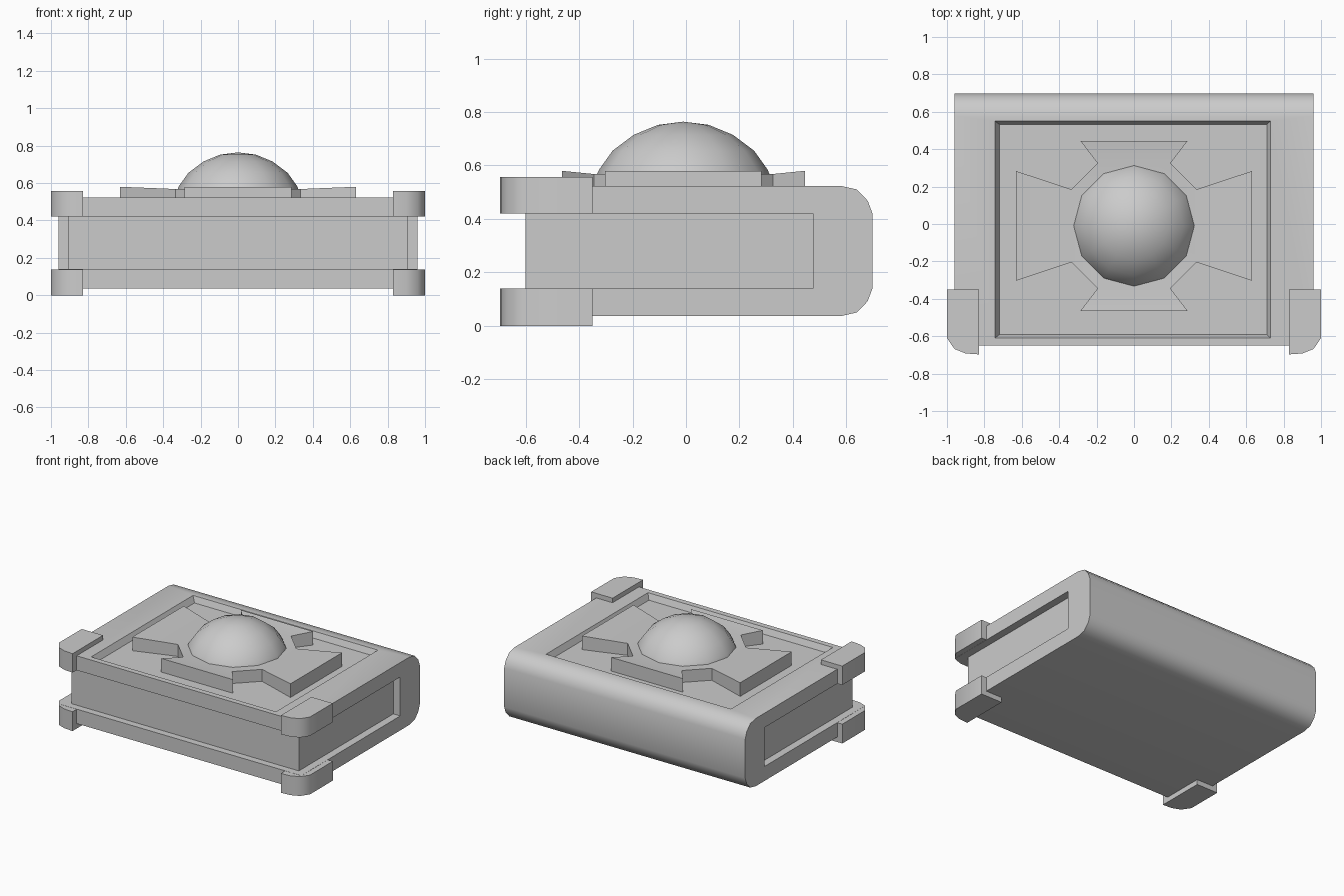
import bpy, bmesh, math

if "Cube" in bpy.data.objects:
    bpy.data.objects.remove(bpy.data.objects["Cube"])


def finish(name, bm, angle=40):
    bmesh.ops.recalc_face_normals(bm, faces=bm.faces[:])
    mesh = bpy.data.meshes.new(name)
    bm.to_mesh(mesh)
    bm.free()
    mesh.shade_smooth()
    mesh.set_sharp_from_angle(angle=math.radians(angle))
    obj = bpy.data.objects.new(name, mesh)
    bpy.context.collection.objects.link(obj)
    return obj


def prism(bottom, top):
    """Closed solid between two matching outlines."""
    bm = bmesh.new()
    a = [bm.verts.new(p) for p in bottom]
    b = [bm.verts.new(p) for p in top]
    bm.faces.new(a)
    bm.faces.new(b)
    n = len(a)
    for i in range(n):
        j = (i + 1) % n
        bm.faces.new((a[i], a[j], b[j], b[i]))
    return bm


# Cover: C-shaped profile (y, z) with a rounded spine, drawn along x
half = [(-0.65, 0.14), (-0.65, 0.036), (0.578, 0.036), (0.64, 0.05), (0.68, 0.092), (0.698, 0.14)]
upper = [(y, 0.56 - z) for y, z in reversed(half)]
profile = half + upper + [(0.475, 0.42), (0.475, 0.14)]
bm = prism([(-0.96, y, z) for y, z in profile], [(0.96, y, z) for y, z in profile])

# Sunken front panel with sloped rim
bmesh.ops.recalc_face_normals(bm, faces=bm.faces[:])
panel = max((f for f in bm.faces if f.normal.z > 0.99), key=lambda f: f.calc_center_median().z)
for x0, x1, y0, y1, z in ((-0.743, 0.73, -0.61, 0.55, 0.524), (-0.72, 0.71, -0.592, 0.533, 0.482)):
    bmesh.ops.inset_individual(bm, faces=[panel], thickness=0.01)
    mid = panel.calc_center_median()
    for v in panel.verts:
        v.co = (x1 if v.co.x > mid.x else x0, y1 if v.co.y > mid.y else y0, z)
finish("cover", bm)

# Page block
rect = [(-0.905, -0.60), (0.905, -0.60), (0.905, 0.48), (-0.905, 0.48)]
finish("pages", prism([(x, y, 0.138) for x, y in rect], [(x, y, 0.422) for x, y in rect]))

# Corner guards with rounded outer corners
guard = [(0.83, -0.35), (0.83, -0.697), (0.90, -0.692), (0.96, -0.668), (1.0, -0.61), (1.0, -0.35)]
for side, s in (("left", -1), ("right", 1)):
    for level, z0, z1 in (("lower", 0.0, 0.139), ("upper", 0.421, 0.557)):
        finish(f"corner_guard_{level}_{side}",
               prism([(s * x, y, z0) for x, y in guard], [(s * x, y, z1) for x, y in guard]))

# Flared cross ornament, arms rising slightly toward the tips
CY = -0.01
quarter = [(0.63, 0.293), (0.335, 0.195), (0.195, 0.335), (0.287, 0.455)]
outline = quarter + [(-x, y) for x, y in reversed(quarter)]
outline += [(-x, -y) for x, y in quarter] + [(x, -y) for x, y in reversed(quarter)]
heights = [0.58, 0.568, 0.568, 0.58]
heights = (heights + heights[::-1]) * 2
bm = prism([(x, y + CY, 0.475) for x, y in outline],
           [(x, y + CY, z) for (x, y), z in zip(outline, heights)])
# split the top into a centre and four flat arms
bm.verts.ensure_lookup_table()
top = bm.verts[16:]
bmesh.ops.delete(bm, geom=[bm.faces[:][1]], context='FACES_ONLY')
for idx in ((0, 1, 14, 15), (2, 3, 4, 5), (6, 7, 8, 9), (10, 11, 12, 13),
            (1, 2, 5, 6, 9, 10, 13, 14)):
    bm.faces.new([top[i] for i in idx])
finish("cross_ornament", bm, 30)

# Central dome: twelve-sided lathe
bm = bmesh.new()
N = 12
rings = []
for r, z in ((0.335, 0.52), (0.333, 0.545), (0.315, 0.585), (0.265, 0.655), (0.185, 0.715), (0.095, 0.752)):
    rings.append([bm.verts.new((r * math.cos(math.tau * i / N), CY + r * math.sin(math.tau * i / N), z))
                  for i in range(N)])
apex = bm.verts.new((0, CY, 0.764))
for a, b in zip(rings, rings[1:]):
    for i in range(N):
        bm.faces.new((a[i], a[(i + 1) % N], b[(i + 1) % N], b[i]))
for i in range(N):
    bm.faces.new((rings[-1][i], rings[-1][(i + 1) % N], apex))
bm.faces.new(rings[0])
finish("dome", bm)
